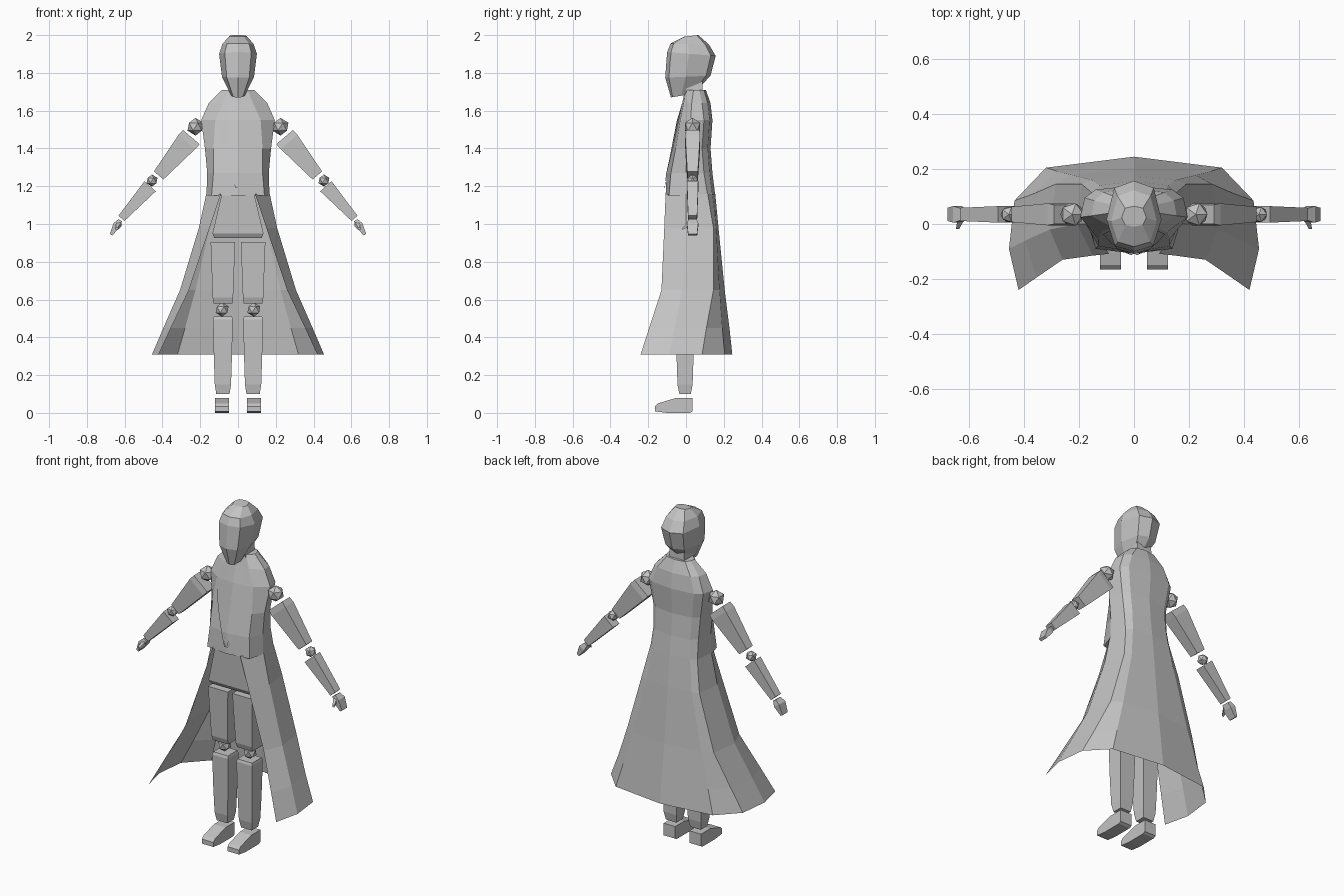
import bpy, bmesh, math
from mathutils import Vector

if "Cube" in bpy.data.objects:
    bpy.data.objects.remove(bpy.data.objects["Cube"])

grey = bpy.data.materials.new("plain_grey")
grey.diffuse_color = (0.55, 0.55, 0.55, 1)
grey.use_nodes = True
grey.node_tree.nodes["Principled BSDF"].inputs["Base Color"].default_value = grey.diffuse_color


def finish(name, bm):
    bmesh.ops.recalc_face_normals(bm, faces=bm.faces[:])
    me = bpy.data.meshes.new(name)
    bm.to_mesh(me)
    bm.free()
    me.materials.append(grey)
    ob = bpy.data.objects.new(name, me)
    bpy.context.collection.objects.link(ob)
    return ob


def loft(name, rings, closed=True):
    """Skin a list of equal-length point rings."""
    bm = bmesh.new()
    vs = [[bm.verts.new(p) for p in r] for r in rings]
    n = len(vs[0])
    for a, b in zip(vs, vs[1:]):
        for i in range(n if closed else n - 1):
            j = (i + 1) % n
            bm.faces.new((a[i], a[j], b[j], b[i]))
    if closed:
        bm.faces.new(vs[0])
        bm.faces.new(vs[-1])
    return finish(name, bm)


def mirrored(half, z):
    """Ring from a half outline that starts and ends on the centre line."""
    return [(x, y, z) for x, y in half] + [(-x, y, z) for x, y in half[-2:0:-1]]


def block(name, x, sections):
    """Upright block; sections are (z, x half width, y front, y back)."""
    loft(name, [[(x - w, f, z), (x + w, f, z), (x + w, b, z), (x - w, b, z)]
                for z, w, f, b in sections])


def limb(name, stations):
    """Arm piece in the xz plane; stations are (x, z, half width, half depth)."""
    (x0, z0), (x1, z1) = stations[0][:2], stations[-1][:2]
    d = Vector((x1 - x0, 0, z1 - z0)).normalized()
    u, v = Vector((-d.z, 0, d.x)), Vector((0, 1, 0))
    rings = []
    for x, z, w, t in stations:
        c = Vector((x, 0.035, z))
        rings.append([c + u * w * a + v * t * b
                      for a, b in ((-1, -1), (1, -1), (1, 1), (-1, 1))])
    loft(name, rings)


def ball(name, loc, r):
    bm = bmesh.new()
    bmesh.ops.create_icosphere(bm, subdivisions=1, radius=r)
    bmesh.ops.translate(bm, verts=bm.verts[:], vec=loc)
    finish(name, bm)


# Head: tilted rings (z front, z back, half width, y front, y back)
rings = []
for zf, zb, w, f, b in [(1.67, 1.69, .035, -.08, .04), (1.775, 1.785, .085, -.11, .13),
                        (1.91, 1.89, .10, -.10, .157), (1.955, 1.95, .083, -.082, .122),
                        (1.992, 2.0, .045, -.01, .065)]:
    ring = []
    for px, t in [(0, 0), (.7, .08), (1, .45), (.72, .9), (0, 1),
                  (-.72, .9), (-1, .45), (-.7, .08)]:
        ring.append((px * w, f + (b - f) * t, zf + (zb - zf) * t))
    rings.append(ring)
loft("head", rings)

# Neck
block("neck", 0, [(1.62, .055, 0, .09), (1.80, .045, 0, .085)])

# Coat body, closed around the chest: z then half outline from back to front
chest = [
    (1.15, [(0, .155), (.125, .14), (.155, .115), (.167, 0), (.14, -.09), (0, -.108)]),
    (1.27, [(0, .14), (.115, .125), (.148, .095), (.163, 0), (.13, -.08), (0, -.102)]),
    (1.40, [(0, .13), (.12, .115), (.155, .085), (.175, 0), (.13, -.055), (0, -.077)]),
    (1.55, [(0, .14), (.14, .125), (.18, .095), (.195, .025), (.12, -.03), (0, -.048)]),
    (1.64, [(0, .13), (.11, .115), (.145, .085), (.155, .03), (.08, -.012), (0, -.02)]),
    (1.71, [(0, .105), (.06, .095), (.08, .07), (.085, .04), (.05, .005), (0, -.005)]),
]
loft("coat_body", [mirrored(h, z) for z, h in chest])

# Flared coat skirt, open at the front
skirt = [
    (.31, [(.42, -.24), (.455, -.09), (.435, .085), (.32, .205)], .245),
    (.45, [(.355, -.195), (.395, -.06), (.37, .108), (.28, .192)], .23),
    (.65, [(.26, -.13), (.307, -.02), (.285, .145), (.225, .178)], .205),
    (.98, [(.15, -.115), (.207, 0), (.19, .145), (.15, .16)], .172),
    (1.16, [(.09, -.108), (.168, 0), (.155, .115), (.125, .14)], .155),
]
rings = [[(x, y, z) for x, y in h] + [(0, back, z)] + [(-x, y, z) for x, y in h[::-1]]
         for z, h, back in skirt]
loft("coat_skirt", rings, closed=False)

# Pelvis
block("pelvis", 0, [(.925, .125, -.07, .08), (.95, .135, -.085, .09),
                    (1.15, .088, -.095, .08)])

for s, side in ((-1, "left"), (1, "right")):
    # Lapel plate lying just in front of the chest
    rows = []
    for (z, h), (a, b) in zip(chest, [(.002, .012), (.022, .04), (.042, .085),
                                      (.062, .112), (.045, .075)]):
        (xe, ye), (_, yc) = h[4], h[5]
        z = max(z, 1.19)
        rows.append([(s * x, yc + (ye - yc) * x / xe - .006, z) for x in (a, b)])
    loft(side + "_lapel", rows, closed=False)

    # Arm with ball joints
    ball(side + "_shoulder", (s * .225, .035, 1.515), .047)
    limb(side + "_upper_arm", [(s * .247, 1.46, .058, .035), (s * .27, 1.435, .058, .04),
                               (s * .42, 1.257, .033, .028)])
    ball(side + "_elbow", (s * .455, .035, 1.23), .032)
    limb(side + "_forearm", [(s * .465, 1.20, .04, .03), (s * .617, 1.03, .021, .024)])
    limb(side + "_hand", [(s * .623, 1.02, .011, .022), (s * .642, .995, .019, .03),
                          (s * .672, .943, .008, .024)])
    # Thumb
    loft(side + "_thumb", [[(s * (x + dx), y, z + dz) for dx, dz in
                            ((-w, -w), (w, -w), (w, w), (-w, w))]
                           for x, y, z, w in ((.63, .015, 1.0, .012), (.642, -.018, .975, .006))])

    # Leg with knee joint
    x = s * .08
    block(side + "_thigh", x, [(.58, .05, -.05, .045), (.61, .054, -.06, .05),
                               (.905, .065, -.075, .055)])
    ball(side + "_knee", (x + s * .004, -.005, .547), .038)
    block(side + "_shin", x, [(.10, .035, -.035, .025), (.15, .043, -.045, .035),
                              (.30, .048, -.05, .04), (.495, .052, -.055, .045),
                              (.51, .048, -.05, .04)])
    # Foot: side profile swept across its width
    prof = [(.035, .008), (.035, .08), (-.05, .08), (-.15, .05), (-.165, .035), (-.165, .008), (-.1, 0), (.02, 0)]
    loft(side + "_foot", [[(s * .085 + w, y, z) for y, z in prof] for w in (-.038, .038)])
